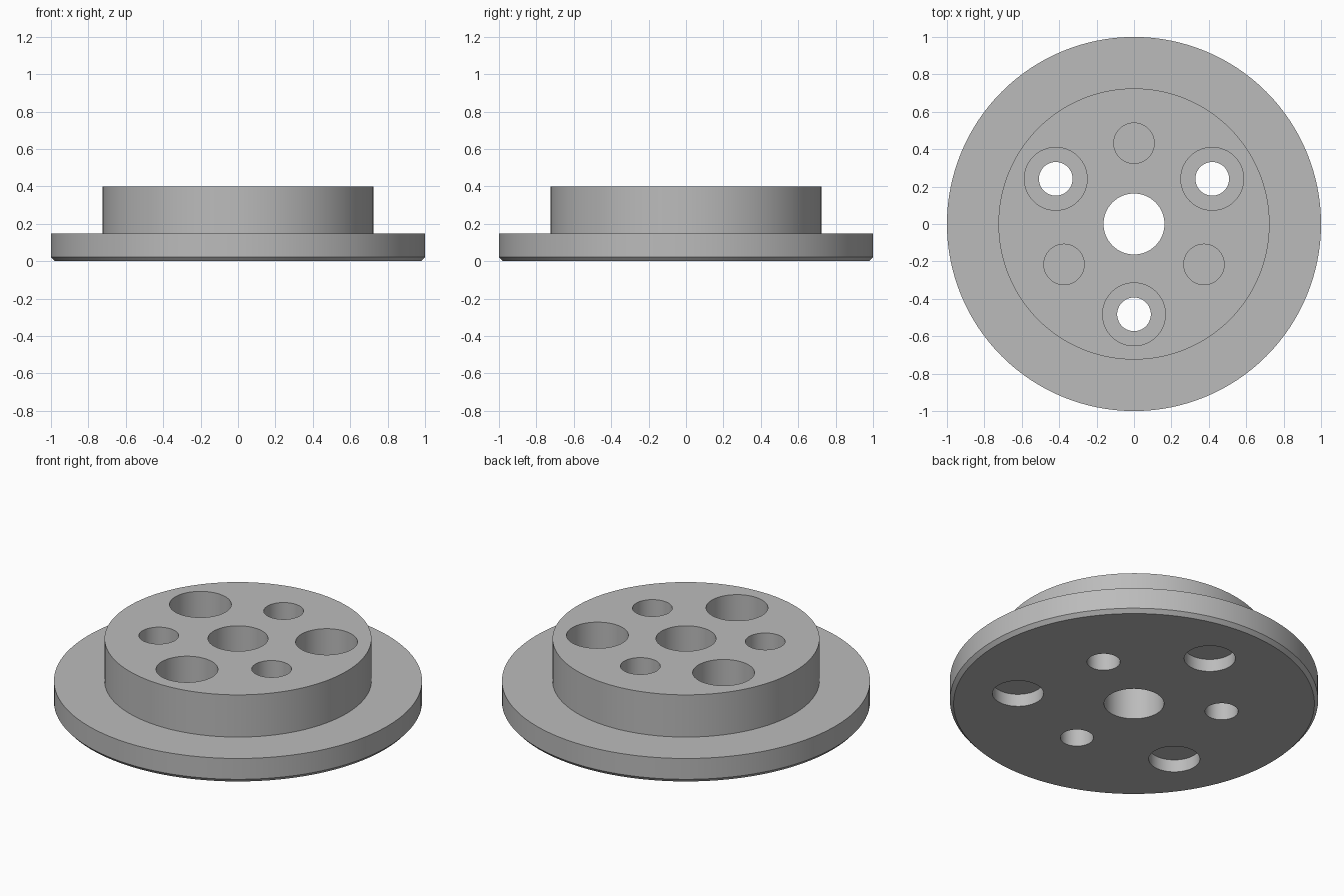
import bpy
import bmesh
from math import cos, sin, radians, tau

cube = bpy.data.objects.get("Cube")
if cube:
    bpy.data.objects.remove(cube, do_unlink=True)

# Plain grey metal
metal = bpy.data.materials.new("plain grey")
metal.use_nodes = True
grey = (0.5, 0.5, 0.5, 1)
metal.diffuse_color = grey
metal.node_tree.nodes["Principled BSDF"].inputs["Base Color"].default_value = grey


def turned(name, profile, sides, x=0, y=0):
    """Closed solid turned about a vertical axis from (radius, z) points."""
    bm = bmesh.new()
    rings = [[bm.verts.new((x + r * cos(tau * i / sides), y + r * sin(tau * i / sides), z))
              for i in range(sides)] for r, z in profile]
    for low, high in zip(rings, rings[1:]):
        for i in range(sides):
            j = (i + 1) % sides
            bm.faces.new((low[i], low[j], high[j], high[i]))
    bm.faces.new(rings[0][::-1])
    bm.faces.new(rings[-1])
    bmesh.ops.recalc_face_normals(bm, faces=bm.faces)
    mesh = bpy.data.meshes.new(name)
    bm.to_mesh(mesh)
    bm.free()
    mesh.materials.append(metal)
    obj = bpy.data.objects.new(name, mesh)
    bpy.context.collection.objects.link(obj)
    return obj


def around(name, profile, distance, first_angle):
    """Three equal cutters spaced around the axis."""
    angles = [radians(first_angle + 120 * k) for k in range(3)]
    return [turned(name, profile, 64, distance * cos(a), distance * sin(a)) for a in angles]


# Flange with a chamfered lower rim and a raised boss
top, flange_top, under = 0.4, 0.147, -0.1
body = turned("flanged_hub", [(0.98, 0), (1, 0.022), (1, flange_top),
                              (0.725, flange_top), (0.725, top)], 128)

# Central bore, counterbored bolt holes, blind top holes and shallow underside pockets
above = top + 0.1
cutters = [turned("bore_cutter", [(0.163, under), (0.163, above)], 64)]
cutters += around("bolt_cutter", [(0.09, under), (0.09, 0.15), (0.168, 0.15), (0.168, above)],
                  0.483, 30)
cutters += around("blind_hole_cutter", [(0.108, 0.15), (0.108, above)], 0.432, 90)
cutters += around("pocket_cutter", [(0.139, under), (0.139, 0.075)], 0.64, 90)

bpy.context.view_layer.objects.active = body
for cutter in cutters:
    cut = body.modifiers.new("cut", "BOOLEAN")
    cut.operation = "DIFFERENCE"
    cut.solver = "EXACT"
    cut.object = cutter
    bpy.ops.object.modifier_apply(modifier=cut.name)
    bpy.data.objects.remove(cutter, do_unlink=True)

# Smooth round walls with crisp edges
bpy.ops.object.select_all(action="DESELECT")
body.select_set(True)
bpy.ops.object.shade_smooth_by_angle(angle=radians(30))
